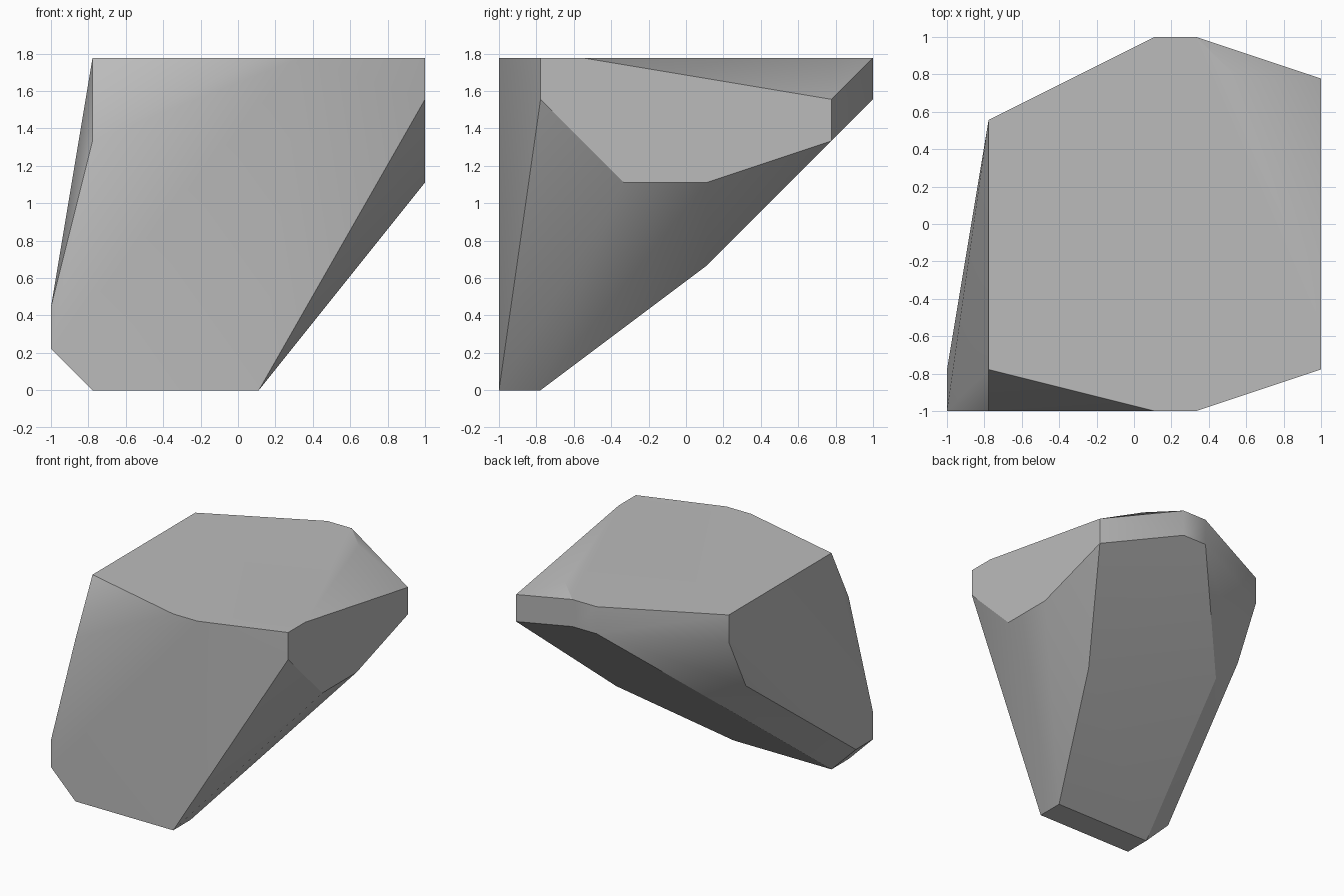
import bpy, bmesh, math

cube = bpy.data.objects.get("Cube")
if cube:
    bpy.data.objects.remove(cube, do_unlink=True)

STEP = 2 / 9  # all corners sit on a regular grid

# Corners of the rock, one digit per axis, grouped by region
CORNERS = {
    "foot": "110 510 500 100 001 002 011",
    "front_rim": "106 118 508 608 918 917",
    "left_side": "928 987 986 955 935",
    "back": "788 698 598 697 597 178 177",
    "underside": "753 264 165",
}

stone = bpy.data.materials.new("stone grey")
stone.use_nodes = True
color = (0.5, 0.5, 0.5, 1)
stone.diffuse_color = color
bsdf = stone.node_tree.nodes["Principled BSDF"]
bsdf.inputs["Base Color"].default_value = color
bsdf.inputs["Roughness"].default_value = 0.9

# Wrap a convex shell around the corners
bm = bmesh.new()
for group in CORNERS.values():
    for corner in group.split():
        x, y, z = (int(c) * STEP for c in corner)
        bm.verts.new((x - 1, y - 1, z))
hull = bmesh.ops.convex_hull(bm, input=bm.verts[:])
loose = {e for e in hull["geom_interior"] + hull["geom_unused"]
         if isinstance(e, bmesh.types.BMVert)}
bmesh.ops.delete(bm, geom=list(loose), context='VERTS')

# Merge the triangles of each flat facet
bmesh.ops.dissolve_limit(bm, angle_limit=math.radians(0.5),
                         verts=bm.verts[:], edges=bm.edges[:])
bmesh.ops.recalc_face_normals(bm, faces=bm.faces[:])

mesh = bpy.data.meshes.new("rock")
bm.to_mesh(mesh)
bm.free()
mesh.materials.append(stone)
rock = bpy.data.objects.new("rock", mesh)
bpy.context.collection.objects.link(rock)

# Soft shading over shallow edges, crisp over steep ones
bpy.ops.object.select_all(action='DESELECT')
rock.select_set(True)
bpy.context.view_layer.objects.active = rock
bpy.ops.object.shade_smooth_by_angle(angle=math.radians(30))
